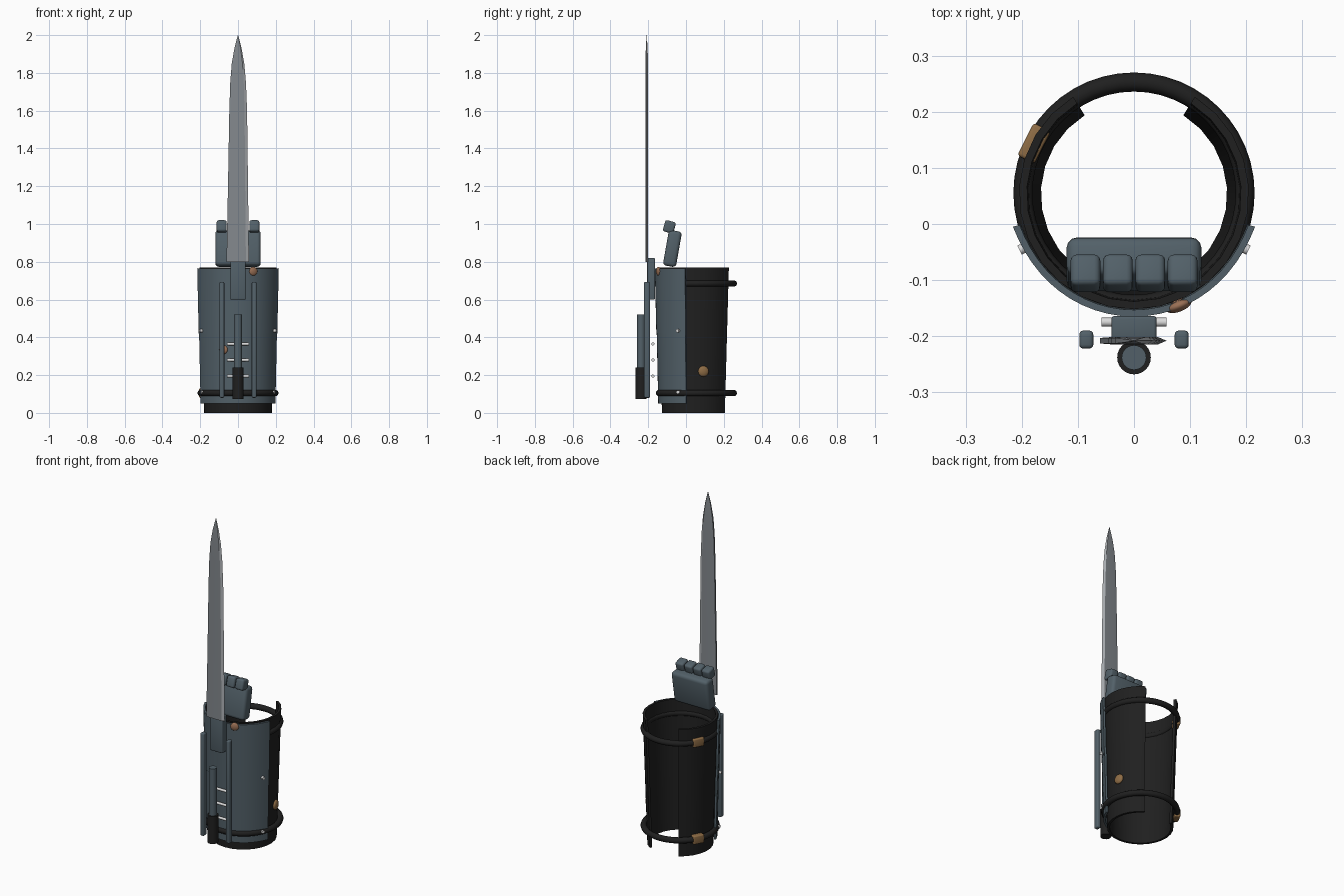
import bpy, bmesh, math
from mathutils import Vector, Matrix

if "Cube" in bpy.data.objects:
    bpy.data.objects.remove(bpy.data.objects["Cube"])

CY = 0.053  # y of the forearm axis


def material(name, r, g, b):
    m = bpy.data.materials.new(name)
    m.diffuse_color = (r, g, b, 1)
    m.use_nodes = True
    m.node_tree.nodes["Principled BSDF"].inputs["Base Color"].default_value = m.diffuse_color
    return m


STEEL = material("blue_grey_steel", 0.085, 0.118, 0.14)
LEATHER = material("black_leather", 0.014, 0.014, 0.014)
BLADE = material("blade_grey", 0.23, 0.25, 0.27)
EDGE = material("bright_edge", 0.42, 0.44, 0.46)
SILVER = material("silver", 0.7, 0.7, 0.7)
COPPER = material("copper", 0.32, 0.16, 0.09)
BRASS = material("brass", 0.27, 0.15, 0.06)


def finish(bm, name, mats, angle=35):
    bmesh.ops.recalc_face_normals(bm, faces=bm.faces[:])
    me = bpy.data.meshes.new(name)
    bm.to_mesh(me)
    bm.free()
    ob = bpy.data.objects.new(name, me)
    bpy.context.collection.objects.link(ob)
    for m in mats:
        me.materials.append(m)
    bpy.ops.object.select_all(action='DESELECT')
    ob.select_set(True)
    bpy.context.view_layer.objects.active = ob
    bpy.ops.object.shade_smooth_by_angle(angle=math.radians(angle))
    return ob


def shell(name, mat, z0, z1, r0, r1, thick, half_deg, segs, flare=0.0):
    """Tapered arc of sheet around the forearm, centred on the front."""
    bm = bmesh.new()
    rings = []
    for i in range(segs + 1):
        t = 2 * i / segs - 1
        a = math.radians(half_deg) * t
        k = 1 + flare * abs(t) ** 6
        ring = []
        for z, r in ((z0, r0), (z1, r1), (z1, r1 - thick), (z0, r0 - thick)):
            ring.append(bm.verts.new((math.sin(a) * r * k, CY - math.cos(a) * r * k, z)))
        rings.append(ring)
    for a, b in zip(rings, rings[1:]):
        for j in range(4):
            bm.faces.new((a[j], a[(j + 1) % 4], b[(j + 1) % 4], b[j]))
    bm.faces.new(rings[0])
    bm.faces.new(rings[-1])
    return finish(bm, name, [mat])


def box(name, mat, loc, size, rot=(0, 0, 0), bevel=0.008):
    bm = bmesh.new()
    bmesh.ops.create_cube(bm, size=1, matrix=Matrix.Diagonal((*size, 1)))
    bmesh.ops.bevel(bm, geom=bm.edges[:], offset=bevel, segments=3, profile=0.5, affect='EDGES')
    ob = finish(bm, name, [mat])
    ob.location, ob.rotation_euler = loc, rot
    return ob


def cylinder(name, mat, loc, r, depth, direction=(0, 0, 1), segs=24):
    bm = bmesh.new()
    bmesh.ops.create_cone(bm, cap_ends=True, segments=segs, radius1=r, radius2=r, depth=depth)
    ob = finish(bm, name, [mat])
    ob.location = loc
    ob.rotation_euler = Vector(direction).to_track_quat('Z', 'Y').to_euler()
    return ob


def radial(deg, r, z):
    """Point and outward direction on the forearm, angle from the front."""
    a = math.radians(deg)
    d = Vector((math.sin(a), -math.cos(a), 0))
    return Vector((0, CY, z)) + d * r, d


def stud(name, deg, r, z, mat, size=0.024):
    bm = bmesh.new()
    bmesh.ops.create_uvsphere(bm, u_segments=16, v_segments=10, radius=size,
                              matrix=Matrix.Diagonal((1, 1, 0.45, 1)))
    ob = finish(bm, name, [mat], 60)
    p, d = radial(deg, r, z)
    ob.location = p
    ob.rotation_euler = d.to_track_quat('Z', 'Y').to_euler()


# Leather sleeve, open along the back
shell("leather_sleeve", LEATHER, 0.0, 0.77, 0.18, 0.205, 0.014, 148, 22)

# Two steel forearm plates
shell("lower_forearm_plate", STEEL, 0.05, 0.42, 0.200, 0.208, 0.012, 75, 24, 0.025)
shell("upper_forearm_plate", STEEL, 0.42, 0.765, 0.210, 0.218, 0.012, 75, 24, 0.025)

# Straps with buckles
for n, z in (("lower", 0.105), ("upper", 0.685)):
    bpy.ops.mesh.primitive_torus_add(location=(0, CY + 0.002, z), major_radius=0.198,
                                     minor_radius=0.017, major_segments=48, minor_segments=10)
    strap = bpy.context.object
    strap.name = n + "_strap"
    strap.data.materials.append(LEATHER)
    bpy.ops.object.shade_smooth_by_angle(angle=math.radians(60))
    p, d = radial(-117, 0.2, z)
    box(n + "_buckle", BRASS, p, (0.065, 0.034, 0.05), (0, 0, math.radians(-117)), 0.006)

# Studs and rivets
stud("front_stud_upper", 22, 0.214, 0.75, COPPER)
stud("front_stud_lower", -22, 0.206, 0.335, COPPER)
stud("side_stud", 102, 0.189, 0.22, BRASS, 0.029)
for s in (-1, 1):
    for z, r in ((0.11, 0.204), (0.435, 0.213)):
        p, d = radial(64 * s, r, z)
        cylinder("plate_rivet", SILVER, p, 0.009, 0.028, d, 12)

# Hand guard and finger guards
box("hand_guard", STEEL, (0, -0.072, 0.87), (0.24, 0.07, 0.19), (math.radians(-10), 0, 0), 0.018)
for i in range(4):
    box("finger_guard", STEEL, (-0.0865 + i * 0.0577, -0.088, 0.985), (0.053, 0.058, 0.062),
        (math.radians(-16), 0, 0), 0.011)

# Blade mount, side rails and cross pins
box("blade_mount", STEEL, (0, -0.185, 0.71), (0.08, 0.042, 0.22), bevel=0.005)
for s in (-1, 1):
    box("side_rail", STEEL, (s * 0.085, -0.206, 0.387), (0.025, 0.032, 0.614), bevel=0.007)
for z in (0.365, 0.28, 0.195):
    cylinder("cross_pin", SILVER, (0, -0.175, z), 0.008, 0.115, (1, 0, 0), 12)

# Piston with dark grip
cylinder("piston_rod", STEEL, (0, -0.238, 0.36), 0.022, 0.32)
cylinder("piston_grip", LEATHER, (0, -0.238, 0.157), 0.03, 0.165)

# Blade: blunt spine on the left, bright sharpened edge on the right
bm = bmesh.new()
rows = []
for z, l, r in ((0.80, -0.061, 0.058), (1.2, -0.053, 0.053), (1.6, -0.046, 0.048),
                (1.75, -0.041, 0.042), (1.85, -0.033, 0.033), (1.93, -0.019, 0.019),
                (2.0, -0.001, 0.001)):
    t = 0.007 * min(1, r / 0.03 + 0.05)
    prof = ((l, -t * 0.7), (l * 0.55, -t), (r * 0.72, -t), (r, 0),
            (r * 0.72, t), (l * 0.55, t), (l, t * 0.7))
    rows.append([bm.verts.new((x, -0.208 + y, z)) for x, y in prof])
for a, b in zip(rows, rows[1:]):
    for j in range(7):
        f = bm.faces.new((a[j], a[(j + 1) % 7], b[(j + 1) % 7], b[j]))
        f.material_index = 1 if j in (2, 3) else 0
bm.faces.new(rows[0])
bm.faces.new(rows[-1])
finish(bm, "blade", [BLADE, EDGE], 10)
